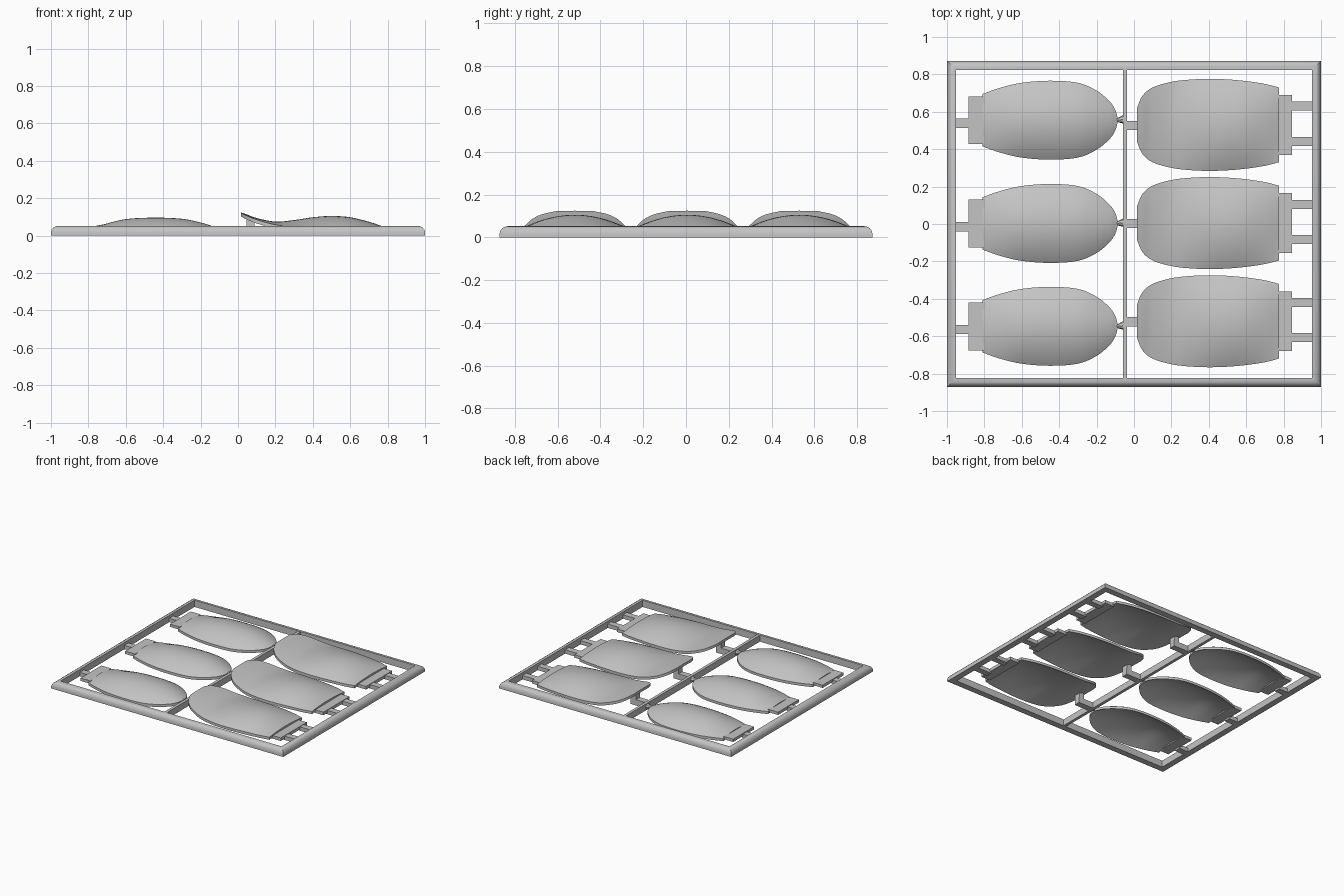
import bpy
import bmesh
import math
from mathutils import Vector

default = bpy.data.objects.get("Cube")
if default:
    bpy.data.objects.remove(default, do_unlink=True)

grey = bpy.data.materials.new("plain_grey_plastic")
grey.use_nodes = True
colour = (0.55, 0.55, 0.55, 1)
grey.diffuse_color = colour
grey.node_tree.nodes["Principled BSDF"].inputs["Base Color"].default_value = colour


def finish(name, bm, angle=35):
    """Turn a bmesh into a named object with sharp edges kept."""
    bmesh.ops.recalc_face_normals(bm, faces=bm.faces[:])
    mesh = bpy.data.meshes.new(name)
    bm.to_mesh(mesh)
    bm.free()
    mesh.materials.append(grey)
    obj = bpy.data.objects.new(name, mesh)
    bpy.context.collection.objects.link(obj)
    bpy.ops.object.select_all(action="DESELECT")
    obj.select_set(True)
    bpy.context.view_layer.objects.active = obj
    bpy.ops.object.shade_smooth_by_angle(angle=math.radians(angle))
    return obj


def box(name, low, high):
    bm = bmesh.new()
    bmesh.ops.create_cube(bm, size=1)
    low, high = Vector(low), Vector(high)
    for v in bm.verts:
        v.co = (low + high) / 2 + v.co * (high - low)
    return finish(name, bm)


def spline(points, steps=5):
    """Smooth the stations with a Catmull-Rom curve."""
    pts = [Vector(p) for p in points]
    pts = [pts[0] * 2 - pts[1]] + pts + [pts[-1] * 2 - pts[-2]]
    out = []
    for a, b, c, d in zip(pts, pts[1:], pts[2:], pts[3:]):
        for i in range(steps):
            t = i / steps
            out.append((b * 2 + (c - a) * t + (a * 2 - b * 5 + c * 4 - d) * t**2
                        + (b * 3 - a - c * 3 + d) * t**3) / 2)
    return out + [pts[-2]]


def shell(name, stations, centre_y, thick, columns=20):
    """Domed panel: each station is x, half width, rim height, crown height."""
    bm = bmesh.new()
    top, bottom = [], []
    for x, half, rim, crown in spline(stations):
        upper, lower = [], []
        for i in range(columns + 1):
            v = -math.cos(math.pi * i / columns)
            z = rim + (crown - rim) * (1 - v * v)
            upper.append(bm.verts.new((x, centre_y + v * half, z)))
            lower.append(bm.verts.new((x, centre_y + v * half, z - thick)))
        top.append(upper)
        bottom.append(lower)
    for grid in (top, bottom):
        for r, s in zip(grid, grid[1:]):
            for i in range(columns):
                bm.faces.new((r[i], r[i + 1], s[i + 1], s[i]))
    # Rim wall between the two skins
    def border(g):
        return (g[0] + [r[-1] for r in g[1:]] + g[-1][-2::-1]
                + [r[0] for r in g[-2:0:-1]])
    a, b = border(top), border(bottom)
    for i in range(len(a)):
        j = (i + 1) % len(a)
        bm.faces.new((a[i], a[j], b[j], b[i]))
    return finish(name, bm)


def gate(name, tip, base, radius):
    """Pointed link between a runner and a panel."""
    bm = bmesh.new()
    axis = Vector(tip) - Vector(base)
    bmesh.ops.create_cone(bm, cap_ends=True, segments=8, radius1=radius,
                          radius2=radius * 0.4, depth=axis.length)
    turn = axis.to_track_quat("Z", "Y")
    for v in bm.verts:
        v.co = turn @ v.co + (Vector(tip) + Vector(base)) / 2
    return finish(name, bm)


# Outer frame: rounded bar profile swept round a mitred rectangle
profile = [(0, 0), (0, 0.018), (0.004, 0.032), (0.013, 0.043),
           (0.026, 0.05), (0.04, 0.052), (0.048, 0.052), (0.048, 0)]
bm = bmesh.new()
rings = [[bm.verts.new((sx * (1 - inset), sy * (0.872 - inset), z))
          for inset, z in profile]
         for sx, sy in ((-1, -1), (1, -1), (1, 1), (-1, 1))]
for k in range(4):
    r, s = rings[k], rings[(k + 1) % 4]
    for i in range(len(profile)):
        j = (i + 1) % len(profile)
        bm.faces.new((r[i], s[i], s[j], r[j]))
finish("outer_frame", bm)

# Runner down the middle
box("middle_runner", (-0.06, -0.83, 0), (-0.037, 0.83, 0.05))

narrow = [(-0.81, 0.14, 0.025, 0.042), (-0.72, 0.172, 0.025, 0.06),
          (-0.6, 0.2, 0.025, 0.088), (-0.45, 0.211, 0.025, 0.096),
          (-0.3, 0.2, 0.025, 0.09), (-0.2, 0.158, 0.025, 0.07),
          (-0.13, 0.1, 0.026, 0.048), (-0.1, 0.055, 0.028, 0.035),
          (-0.088, 0.015, 0.03, 0.03)]
wide = [(0.016, 0.09, 0.122, 0.124), (0.045, 0.155, 0.107, 0.114),
        (0.1, 0.2, 0.085, 0.094), (0.2, 0.23, 0.058, 0.075),
        (0.3, 0.242, 0.047, 0.083), (0.4, 0.246, 0.044, 0.098),
        (0.5, 0.243, 0.043, 0.105), (0.6, 0.234, 0.042, 0.098),
        (0.7, 0.219, 0.039, 0.074), (0.775, 0.2, 0.036, 0.049)]

for n, row in enumerate((0.555, 0.003, -0.547), 1):
    # Narrow panel with its tab, runner and pointed gate
    shell(f"narrow_panel_{n}", narrow, row, 0.02)
    box(f"narrow_tab_{n}", (-0.885, row - 0.128, 0.014),
        (-0.8, row + 0.128, 0.036))
    box(f"narrow_runner_{n}", (-0.96, row - 0.042, 0),
        (-0.875, row + 0.008, 0.03))
    gate(f"narrow_gate_{n}", (-0.09, row, 0.025), (-0.055, row + 0.004, 0.025), 0.024)

for n, row in enumerate((0.53, 0.005, -0.52), 1):
    # Wide panel with its stepped tab
    shell(f"wide_panel_{n}", wide, row, 0.02)
    box(f"wide_tab_{n}", (0.765, row - 0.16, 0.01),
        (0.845, row + 0.16, 0.034))
    # Twin runners to the frame
    for side, offset in (("front", -0.088), ("back", 0.1)):
        box(f"wide_runner_{side}_{n}", (0.835, row + offset - 0.024, 0),
            (0.96, row + offset + 0.024, 0.03))
    # Runner and post holding up the raised tip
    box(f"tip_runner_{n}", (-0.045, row - 0.027, 0), (0.09, row + 0.022, 0.045))
    box(f"tip_post_{n}", (0.045, row - 0.027, 0.04), (0.088, row + 0.022, 0.087))
